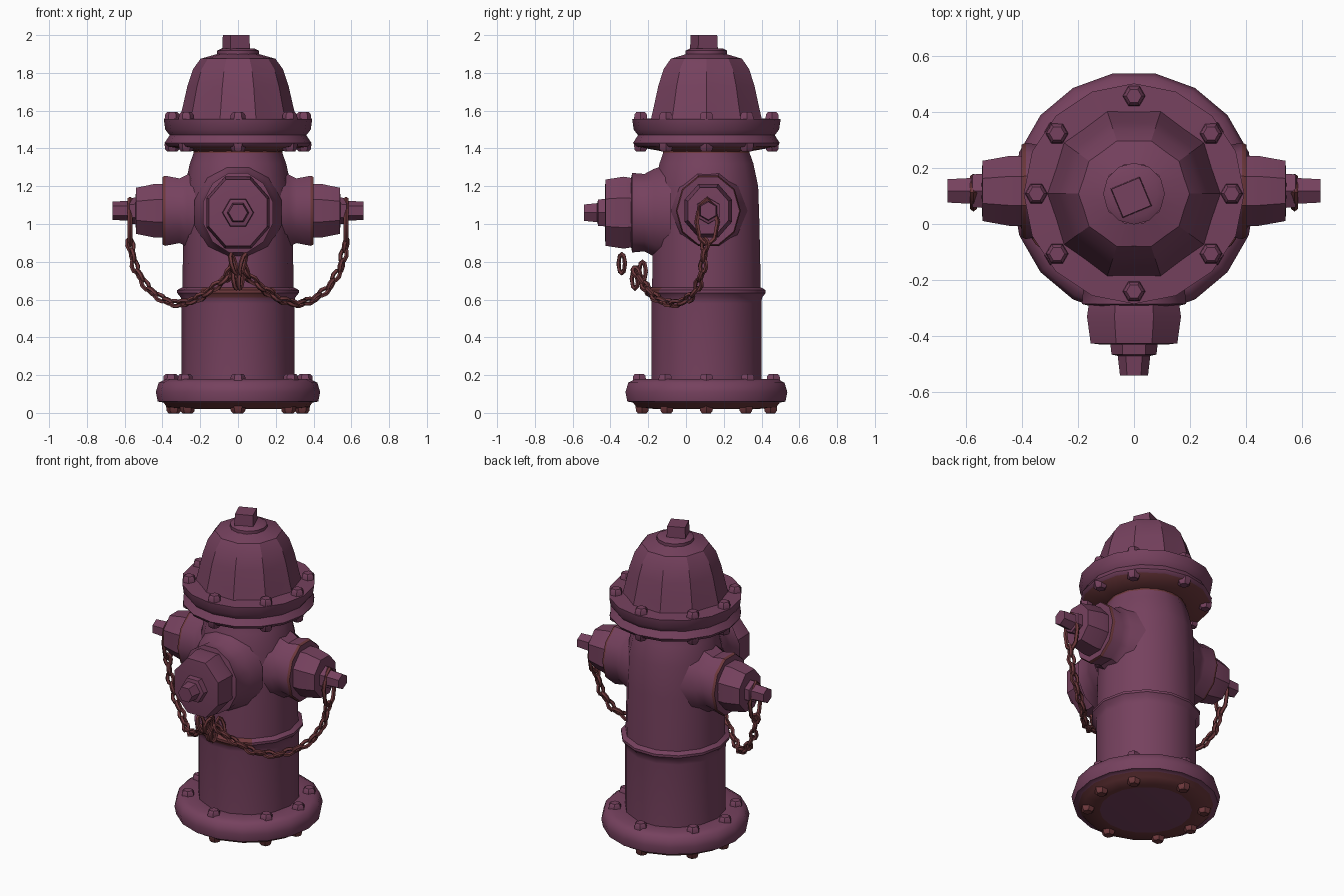
import bpy, bmesh, math
from mathutils import Matrix, Vector

if "Cube" in bpy.data.objects:
    bpy.data.objects.remove(bpy.data.objects["Cube"])

def material(name, rgb):
    m = bpy.data.materials.new(name)
    m.diffuse_color = (*rgb, 1)
    m.use_nodes = True
    m.node_tree.nodes["Principled BSDF"].inputs["Base Color"].default_value = m.diffuse_color
    return m

PAINT = material("plum_paint", (0.18, 0.053, 0.112))
RUST = material("rust_red", (0.155, 0.040, 0.045))
CY = 0.108                                  # y of the main axis

def finish(name, bm, angle=35):
    bmesh.ops.recalc_face_normals(bm, faces=bm.faces)
    me = bpy.data.meshes.new(name)
    bm.to_mesh(me)
    bm.free()
    me.materials.append(PAINT)
    me.materials.append(RUST)
    ob = bpy.data.objects.new(name, me)
    bpy.context.collection.objects.link(ob)
    bpy.ops.object.select_all(action='DESELECT')
    ob.select_set(True)
    bpy.context.view_layer.objects.active = ob
    bpy.ops.object.shade_smooth_by_angle(angle=math.radians(angle))
    return ob

def lathe(name, profile, segs, matrix=None, rust=(), flute=0.0, turn=0.0, angle=35):
    """Spin (radius, height) points; rust lists the profile bands in rust colour."""
    bm = bmesh.new()
    rings = []
    for r, z in profile:
        if r == 0:
            rings.append([bm.verts.new((0, 0, z))] * segs)
            continue
        ring = []
        for i in range(segs):
            a = 2 * math.pi * (i + turn) / segs
            k = r * (1 - flute * (i % 2))
            ring.append(bm.verts.new((k * math.cos(a), k * math.sin(a), z)))
        rings.append(ring)
    for b in range(len(rings) - 1):
        lo, hi = rings[b], rings[b + 1]
        for i in range(segs):
            j = (i + 1) % segs
            f = bm.faces.new(list(dict.fromkeys((lo[i], lo[j], hi[j], hi[i]))))
            f.material_index = 1 if b in rust else 0
    bm.transform(matrix or Matrix.Translation((0, CY, 0)))
    return finish(name, bm, angle)

# Base flange on a rusty foot ring, closed underneath
lathe("base_flange", [(0, 0.025), (0.27, 0.02), (0.375, 0.03), (0.395, 0.055),
                      (0.425, 0.06), (0.435, 0.11), (0.42, 0.16), (0.38, 0.18),
                      (0.29, 0.175)], 18, rust=(1, 2), angle=50)

# Barrel with a middle joint ring and shoulder; the joint is rusty only in front
barrel = lathe("barrel", [(0.298, 0.16), (0.298, 0.58), (0.302, 0.61), (0.322, 0.635),
                          (0.322, 0.65), (0.295, 0.665), (0.288, 1.0), (0.281, 1.2),
                          (0.255, 1.32), (0.235, 1.375), (0.23, 1.43)], 14, rust=(9,))
for p in barrel.data.polygons:
    if 0.62 < p.center.z < 0.7 and p.center.y < CY - 0.2:
        p.material_index = 1

# Paired flanges between barrel and bonnet, rusty underneath
lathe("top_flange", [(0.235, 1.385), (0.375, 1.41), (0.388, 1.43), (0.362, 1.47),
                     (0.385, 1.50), (0.393, 1.555), (0.28, 1.56)], 16, rust=(0,), angle=50)

# Fluted bonnet
lathe("bonnet", [(0.31, 1.55), (0.293, 1.62), (0.268, 1.73), (0.238, 1.82),
                 (0.198, 1.875), (0.11, 1.90)], 20, flute=0.055, angle=22)
lathe("bonnet_cap", [(0.11, 1.88), (0.11, 1.918), (0.085, 1.93), (0, 1.93)], 12)
lathe("operating_nut", [(0.08, 1.92), (0.076, 2.0), (0, 2.0)], 4,
      Matrix.Translation((-0.01, 0.095, 0)), turn=0.75)

# Bolt circles: height, radius, and whether the head points down
for name, z, r, down, rusty in (("base_bolt", 0.165, 0.355, False, False),
                                ("base_underside_bolt", 0.04, 0.34, True, True),
                                ("flange_bolt", 1.55, 0.348, False, False),
                                ("flange_underside_bolt", 1.425, 0.348, True, False)):
    for i, deg in enumerate((0, 38, 90, 142, 180, 218, 270, 322)):
        a = math.radians(deg)
        m = Matrix.Translation((r * math.cos(a), CY + r * math.sin(a), z))
        if down:
            m = m @ Matrix.Rotation(math.pi, 4, 'X')
        lathe(f"{name}_{i + 1}", [(0.041, 0), (0.038, 0.03), (0.027, 0.042), (0, 0.042)], 6, m,
              rust=(0, 1, 2) if rusty else ())

# Side outlets, caps and nuts (local z runs outward, local y stays across)
for side, s in (("left", -1), ("right", 1)):
    m = Matrix.Translation((0, CY + 0.01, 1.07)) @ Matrix.Rotation(s * math.pi / 2, 4, 'Y')
    slim = m @ Matrix.Diagonal((1, 0.88, 1, 1))
    lathe(side + "_outlet", [(0.25, 0.15), (0.20, 0.27), (0.18, 0.31), (0.195, 0.385),
                             (0.188, 0.40), (0.13, 0.395)], 10, slim, rust=(3,), turn=0.5)
    lathe(side + "_cap", [(0.152, 0.385), (0.154, 0.44), (0.132, 0.54), (0, 0.545)], 8, slim,
          turn=0.5)
    lathe(side + "_cap_nut", [(0.07, 0.53), (0.068, 0.575), (0.053, 0.58), (0.048, 0.665),
                              (0, 0.665)], 6, m)

# Large front outlet
m = Matrix.Translation((0, 0, 1.06)) @ Matrix.Rotation(math.pi / 2, 4, 'X')
slim = m @ Matrix.Diagonal((0.88, 1, 1, 1))
lathe("front_outlet", [(0.27, 0.08), (0.24, 0.17), (0.212, 0.22), (0.218, 0.285),
                       (0.17, 0.295)], 12, slim, turn=0.5)
lathe("front_cap", [(0.198, 0.285), (0.206, 0.33), (0.19, 0.425), (0.14, 0.43), (0, 0.43)],
      8, slim, turn=0.5)
lathe("front_cap_nut", [(0.085, 0.42), (0.08, 0.465), (0.058, 0.47), (0.05, 0.54), (0, 0.54)],
      6, m)

def add_link(bm, matrix, length, width, wire):
    """Oval chain link, long along local z, lying in the local xz plane."""
    n, k = 8, 5
    rings = []
    for i in range(n):
        a = 2 * math.pi * i / n
        c = Vector((math.cos(a) * (width / 2 - wire), 0, math.sin(a) * (length / 2 - wire)))
        out = Vector((math.cos(a), 0, math.sin(a)))
        rings.append([bm.verts.new(matrix @ (c + wire * (math.cos(t) * out + Vector((0, math.sin(t), 0)))))
                      for t in (2 * math.pi * j / k for j in range(k))])
    for i in range(n):
        p, q = rings[i], rings[(i + 1) % n]
        for j in range(k):
            f = bm.faces.new((p[j], p[(j + 1) % k], q[(j + 1) % k], q[j]))
            f.material_index = 1

# Retaining chains, hung from each side nut to the front
PATH = [(0.57, 0.10, 0.89), (0.545, 0.09, 0.77), (0.48, 0.06, 0.66), (0.40, 0.01, 0.60),
        (0.32, -0.07, 0.575), (0.22, -0.15, 0.60), (0.13, -0.21, 0.66), (0.06, -0.25, 0.72),
        (0.02, -0.28, 0.78)]
STEP = 0.058
for side, s in (("left", -1), ("right", 1)):
    bm = bmesh.new()
    pts = [Vector((s * x, y, z)) for x, y, z in PATH]
    travel, count = 0.0, 0
    for a, b in zip(pts, pts[1:]):
        seg = (b - a).length
        rot = (b - a).to_track_quat('Z', 'Y').to_matrix().to_4x4()
        while travel <= seg:
            roll = Matrix.Rotation(math.radians(45 + 90 * (count % 2)), 4, 'Z')
            add_link(bm, Matrix.Translation(a.lerp(b, travel / seg)) @ rot @ roll, 0.09, 0.06, 0.012)
            travel += STEP
            count += 1
        travel -= seg
    # Large loop round the side nut
    add_link(bm, Matrix.Translation((s * 0.572, 0.112, 1.01)) @ Matrix.Rotation(math.pi / 2, 4, 'Z'),
             0.27, 0.135, 0.013)
    # Loose end links under the front cap
    for x, y, z, tilt in ((0.04, -0.23, 0.75, -0.3), (0.025, -0.34, 0.79, 0.25),
                          (0.015, -0.27, 0.71, 0.1)):
        add_link(bm, Matrix.Translation((s * x, y, z)) @ Matrix.Rotation(s * tilt, 4, 'Y')
                 @ Matrix.Rotation(math.pi / 3, 4, 'Z'), 0.13, 0.065, 0.012)
    finish(side + "_chain", bm, 50)
